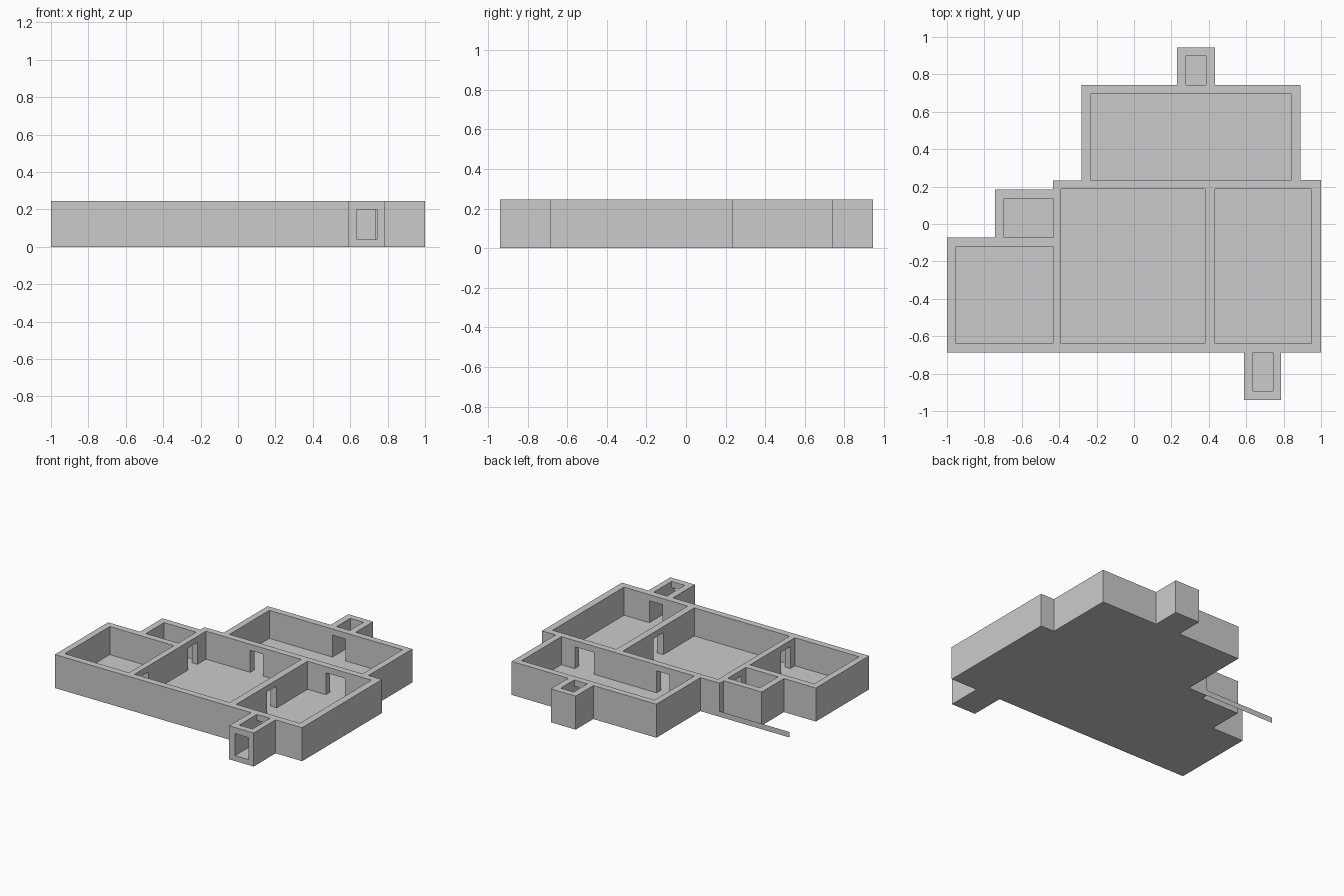
import bpy, bmesh

if "Cube" in bpy.data.objects:
    bpy.data.objects.remove(bpy.data.objects["Cube"])

FLOOR, DOOR_TOP, TOP = 0.04, 0.20, 0.245

def add_object(name, bm):
    bmesh.ops.recalc_face_normals(bm, faces=bm.faces)
    me = bpy.data.meshes.new(name)
    bm.to_mesh(me)
    bm.free()
    ob = bpy.data.objects.new(name, me)
    bpy.context.collection.objects.link(ob)
    return ob

def prism(name, pts, z0, z1):
    """Extrude a flat outline between two heights."""
    bm = bmesh.new()
    base = bm.faces.new([bm.verts.new((x, y, z0)) for x, y in pts])
    ext = bmesh.ops.extrude_face_region(bm, geom=[base])["geom"]
    for v in ext:
        if isinstance(v, bmesh.types.BMVert):
            v.co.z = z1
    return add_object(name, bm)

def cut_box(name, x0, x1, y0, y1, z1):
    return prism(name, [(x0, y0), (x1, y0), (x1, y1), (x0, y1)], FLOOR, z1)

# Solid block following the outer walls
outline = [(-1, -.687), (.587, -.687), (.587, -.94), (.785, -.94), (.785, -.687),
           (1, -.687), (1, .235), (.89, .235), (.89, .742), (.432, .742),
           (.432, .945), (.23, .945), (.23, .742), (-.28, .742), (-.28, .233),
           (-.434, .233), (-.434, .185), (-.742, .185), (-.742, -.072), (-1, -.072)]
building = prism("walls_and_floor", outline, 0, TOP)

# Rooms, open at the top
rooms = [(-.953, -.434, -.638, -.12),    # left room
         (-.694, -.434, -.072, .137),    # small side room
         (-.39, .38, -.638, .187),       # central room
         (.432, .948, -.638, .187),      # right room
         (-.233, .843, .235, .695),      # back room
         (.278, .384, .742, .90),        # back porch
         (.635, .742, -.892, -.687)]     # front porch

# Doorways with a lintel above
doors = [(.635, .742, -.96, -.88),       # entrance
         (.635, .742, -.70, -.62),       # front porch to right room
         (.278, .384, .68, .76),         # back porch to back room
         (.58, .735, .17, .25),          # right room to back room
         (-.032, .073, .17, .25),        # central room to back room
         (.36, .45, -.28, -.17),         # central room to right room
         (-.45, -.37, -.02, .087),       # side room to central room
         (-.45, -.37, -.585, -.475)]     # left room to central room

cutters = [cut_box("room_cutter", *r, TOP + .1) for r in rooms]
cutters += [cut_box("door_cutter", *d, DOOR_TOP) for d in doors]
for c in cutters:
    c.hide_render = True
    m = building.modifiers.new("cut", 'BOOLEAN')
    m.operation = 'DIFFERENCE'
    m.solver = 'EXACT'
    m.object = c

# Bake the cuts and clear away the cutters
dg = bpy.context.evaluated_depsgraph_get()
dg.update()
baked = bpy.data.meshes.new_from_object(building.evaluated_get(dg))
building.modifiers.clear()
building.data = baked
for c in cutters:
    bpy.data.objects.remove(c)

# Thin floor edging strip running out to the left at the back
bm = bmesh.new()
bm.faces.new([bm.verts.new(p) for p in
              [(-.434, .233, 0), (-1, .233, 0), (-1, .233, FLOOR), (-.434, .233, FLOOR)]])
add_object("floor_edge_strip", bm)
